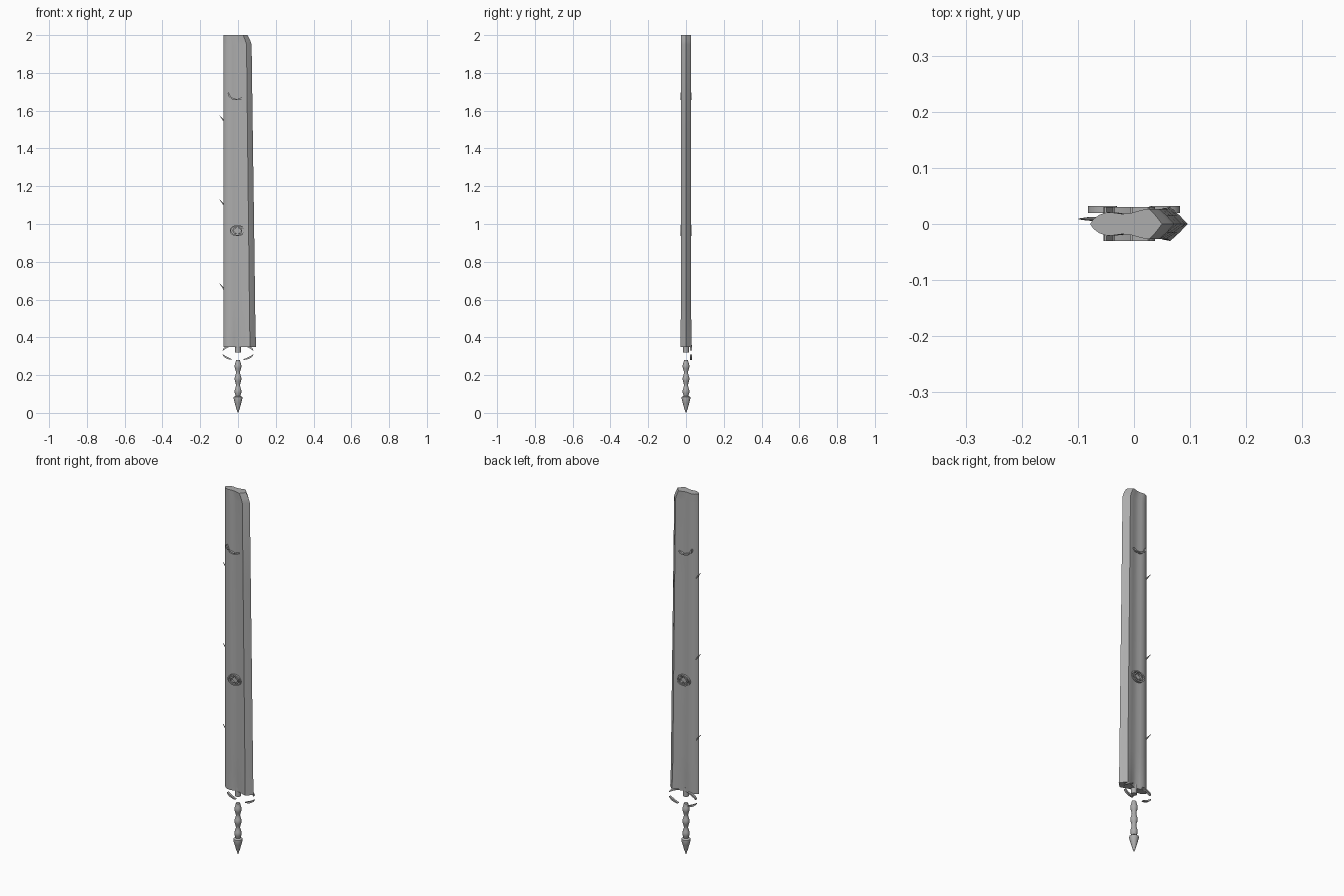
import bpy, bmesh
from math import cos, sin, pi, radians
from mathutils import Vector

cube = bpy.data.objects.get("Cube")
if cube:
    bpy.data.objects.remove(cube)

steel = bpy.data.materials.new("grey_steel")
steel.use_nodes = True
grey = (0.42, 0.42, 0.42, 1)
steel.diffuse_color = grey
steel.node_tree.nodes["Principled BSDF"].inputs["Base Color"].default_value = grey


def loft(name, rings, angle=40):
    """Skin closed cross-sections in order and cap both ends."""
    bm = bmesh.new()
    loops = [[bm.verts.new(p) for p in ring] for ring in rings]
    n = len(loops[0])
    for a, b in zip(loops, loops[1:]):
        for i in range(n):
            j = (i + 1) % n
            bm.faces.new((a[i], a[j], b[j], b[i]))
    bm.faces.new(loops[0])
    bm.faces.new(loops[-1])
    bmesh.ops.recalc_face_normals(bm, faces=bm.faces)
    mesh = bpy.data.meshes.new(name)
    bm.to_mesh(mesh)
    bm.free()
    mesh.materials.append(steel)
    obj = bpy.data.objects.new(name, mesh)
    bpy.context.collection.objects.link(obj)
    bpy.ops.object.select_all(action='DESELECT')
    obj.select_set(True)
    bpy.context.view_layer.objects.active = obj
    bpy.ops.object.shade_smooth_by_angle(angle=radians(angle))
    return obj


def lathe(name, profile, sides=16):
    """Turn (radius, height) pairs around the z axis."""
    loft(name, [[(r * cos(2 * pi * i / sides), r * sin(2 * pi * i / sides), z)
                 for i in range(sides)] for r, z in profile])


def arc_bar(name, centre, radii, start, end, width, y0, y1, taper=0.0, steps=12):
    """Flat curved bar in the xz plane, optionally narrowed at its ends."""
    rings = []
    for i in range(steps + 1):
        t = i / steps
        a = radians(start + (end - start) * t)
        w = width / 2 * (1 - taper * abs(2 * t - 1) ** 2)
        x, z = [(radii[0] + s * w) * cos(a) + centre[0] for s in (-1, 1)], \
               [(radii[1] + s * w) * sin(a) + centre[1] for s in (-1, 1)]
        rings.append([(x[0], y0, z[0]), (x[1], y0, z[1]),
                      (x[1], y1, z[1]), (x[0], y1, z[0])])
    loft(name, rings)


# Blade: rounded spine, shallow hollow and thick bevelled cutting edge
half = [(0.04, 0.008), (0.12, 0.016), (0.23, 0.021), (0.33, 0.020), (0.44, 0.018),
        (0.55, 0.019), (0.66, 0.023), (0.75, 0.026), (0.82, 0.027), (0.91, 0.015)]
outline = [(0, 0)] + half + [(1, 0)] + [(u, -y) for u, y in reversed(half)]
left = -0.078
sections = []
for z, right, flare in ((0.35, 0.096, 1), (0.40, 0.094, 0.8), (0.46, 0.092, 0.4),
                        (0.55, 0.091, 0), (1.0, 0.085, 0), (1.5, 0.078, 0),
                        (1.95, 0.072, 0), (1.97, 0.065, 0), (2.0, 0.05, 0)):
    ring = []
    for u, y in outline:
        hollow = 1 - 0.35 * flare * max(0, 1 - abs(u - 0.45) / 0.25)
        swell = 1 + 0.12 * flare * max(0, 1 - abs(u - 0.82) / 0.2)
        ring.append((left + u * (right - left), y * hollow * swell, z))
    sections.append(ring)
loft("blade", sections)

# Ornaments on both faces
for side, label in ((-1, "front"), (1, "back")):
    y0, y1 = side * 0.015, side * 0.030
    arc_bar(label + "_outer_ring", (-0.003, 0.965), (0.037, 0.026), 0, 360, 0.007, y0, y1, steps=32)
    for start in (-75, 105):
        arc_bar(label + "_inner_arc", (-0.003, 0.965), (0.022, 0.017), start, start + 150, 0.007, y0, y1)
    for start in (180, 228, 276):
        arc_bar(label + "_crescent_piece", (-0.007, 1.696), (0.044, 0.037),
                start, start + 43, 0.010, y0, y1, taper=0.6, steps=8)

# Barbs along the spine
for z in (0.66, 1.105, 1.55):
    path = [(-0.070, z - 0.012, 0.004), (-0.082, z + 0.006, 0.0035), (-0.098, z + 0.025, 0.001)]
    loft("spine_barb", [[Vector((x + r * cos(k * pi / 3), 0.009 + r * sin(k * pi / 3), h))
                         for k in range(6)] for x, h, r in path])

# Broken guard ring behind the tang
for start in (15, 112, 195, 290):
    arc_bar("guard_arc", (0, 0.320), (0.083, 0.040), start, start + 53, 0.010, 0.020, 0.032, taper=0.7)

# Tang, rippled grip and spear-shaped pommel
lathe("tang", [(0.015, 0.32), (0.015, 0.37)])
grip = []
for i in range(33):
    t = i / 32
    grip.append((0.0145 + 0.0035 * cos(t * 6 * pi + pi), 0.08 + 0.20 * t))
lathe("grip", grip)
lathe("pommel", [(0.001, 0), (0.008, 0.02), (0.018, 0.055), (0.024, 0.078),
                 (0.023, 0.084), (0.014, 0.09)])
